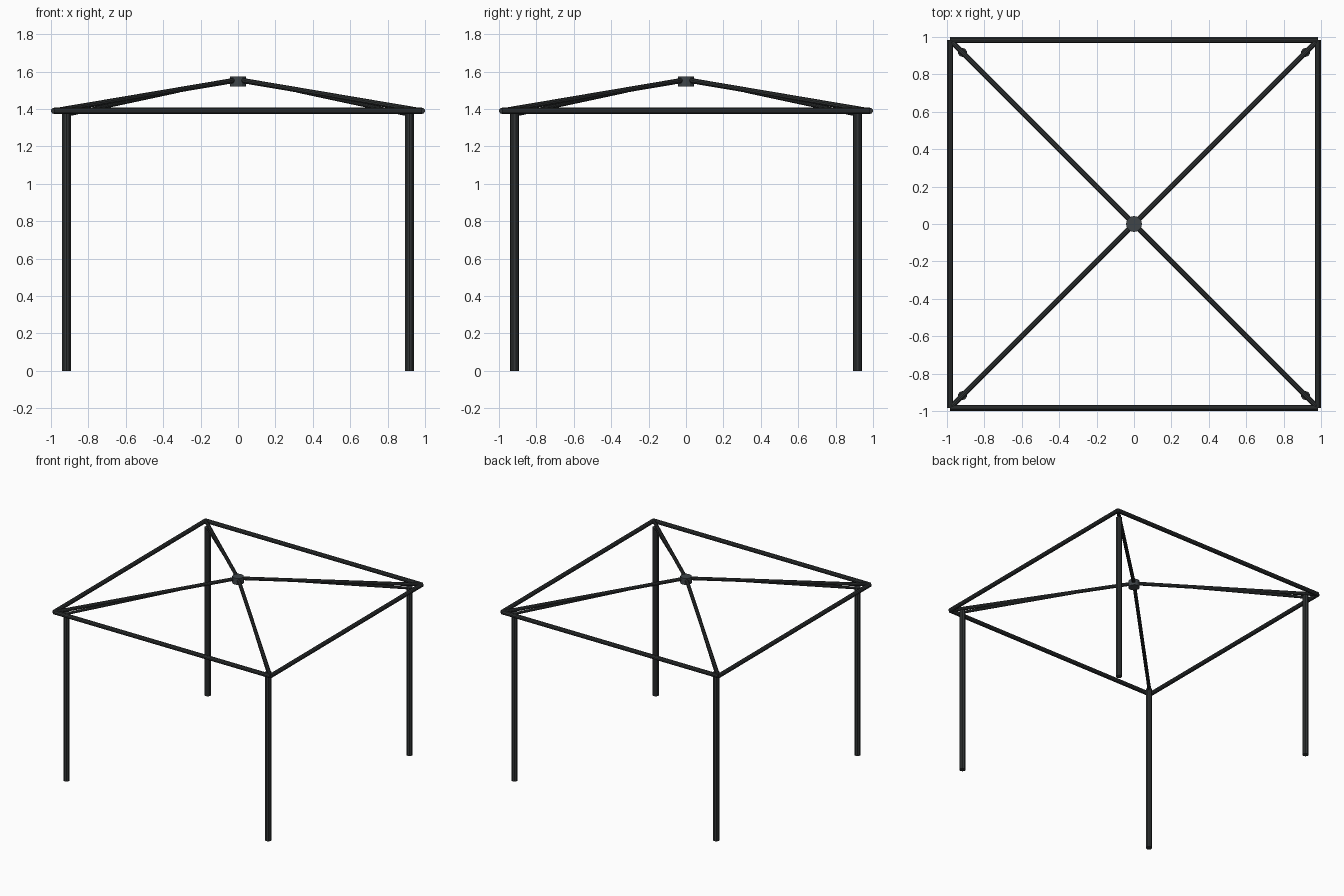
import bpy
from mathutils import Vector

if "Cube" in bpy.data.objects:
    bpy.data.objects.remove(bpy.data.objects["Cube"])


def material(name, rgb):
    m = bpy.data.materials.new(name)
    m.diffuse_color = (*rgb, 1)
    m.use_nodes = True
    m.node_tree.nodes["Principled BSDF"].inputs["Base Color"].default_value = m.diffuse_color
    return m


tube_mat = material("dark_tube", (0.032, 0.036, 0.037))
hub_mat = material("hub_grey", (0.05, 0.06, 0.066))


def tube(name, start, end, radius, sides=10, mat=tube_mat):
    """Straight capped tube between two points."""
    a, b = Vector(start), Vector(end)
    d = b - a
    bpy.ops.mesh.primitive_cylinder_add(vertices=sides, radius=radius, depth=d.length)
    ob = bpy.context.object
    ob.name = name
    ob.location = (a + b) / 2
    if d.x or d.y:
        ob.rotation_euler = d.to_track_quat('Z', 'Y').to_euler()
    ob.data.materials.append(mat)
    return ob


LEG, RAIL, RAIL_Z, APEX_Z = 0.917, 0.983, 1.39, 1.556

# Corner assemblies: leg, rafter and brace under the rafter
for sy, depth in ((-1, "front"), (1, "back")):
    for sx, side in ((-1, "left"), (1, "right")):
        tag = f"{depth}_{side}"
        tube(f"{tag}_leg", (sx * LEG, sy * LEG, 0), (sx * LEG, sy * LEG, 1.38), 0.024)
        tube(f"{tag}_rafter", (sx * RAIL, sy * RAIL, RAIL_Z), (0, 0, APEX_Z), 0.014)
        tube(f"{tag}_brace", (sx * LEG, sy * LEG, 1.369),
             (sx * 0.32, sy * 0.32, 1.497), 0.0105)

# Square perimeter rails
for s, front, side in ((-1, "front", "left"), (1, "back", "right")):
    tube(f"{front}_rail", (-RAIL, s * RAIL, RAIL_Z), (RAIL, s * RAIL, RAIL_Z), 0.017)
    tube(f"{side}_rail", (s * RAIL, -RAIL, RAIL_Z), (s * RAIL, RAIL, RAIL_Z), 0.017)

# Central roof hub
tube("roof_hub", (0, 0, 1.52), (0, 0, 1.573), 0.043, 12, hub_mat)
